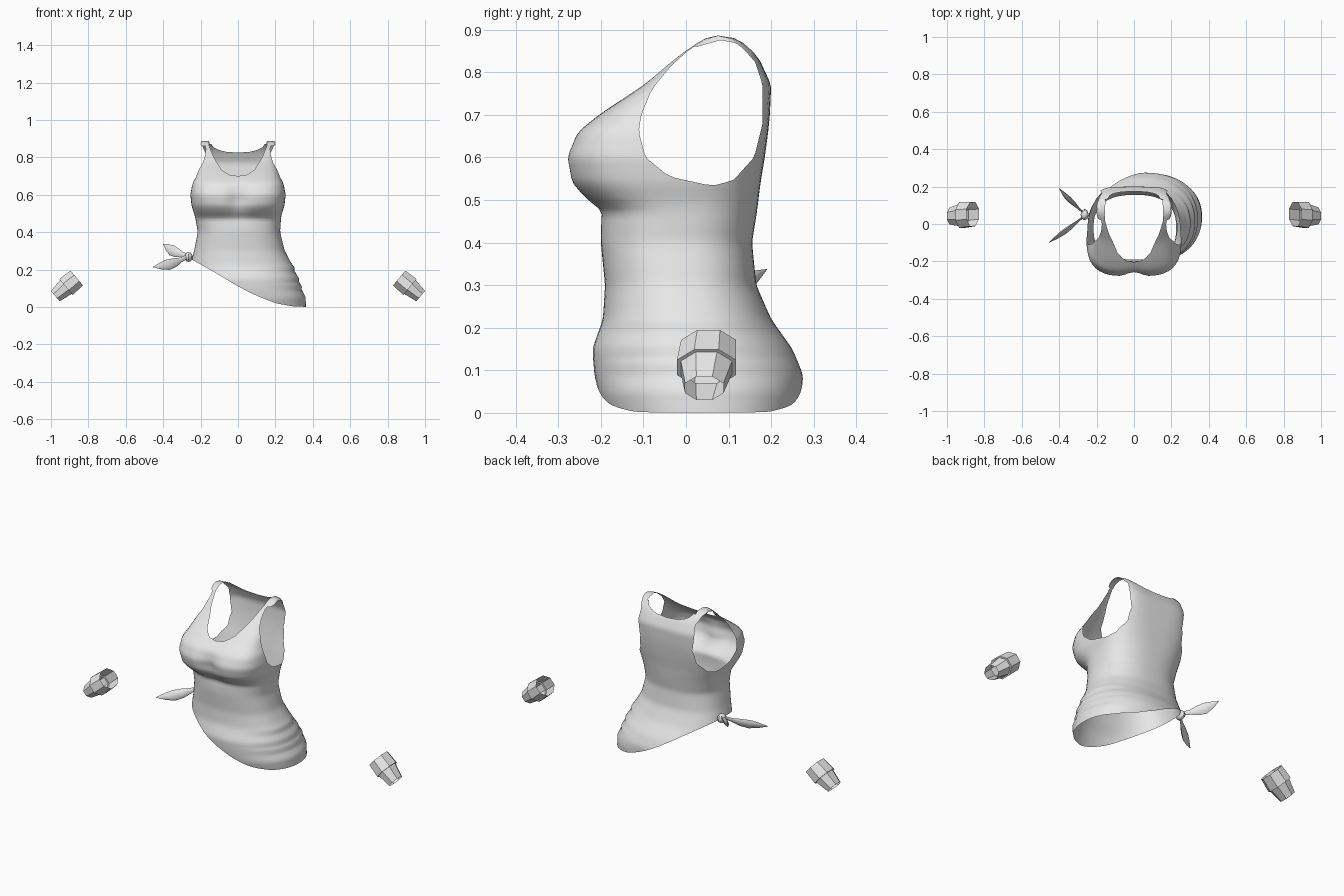
import bpy, bmesh, math
from mathutils import Vector

if "Cube" in bpy.data.objects:
    bpy.data.objects.remove(bpy.data.objects["Cube"])

mat = bpy.data.materials.new("grey_cloth")
mat.diffuse_color = (0.8, 0.8, 0.8, 1)
mat.use_nodes = True
mat.node_tree.nodes["Principled BSDF"].inputs["Base Color"].default_value = mat.diffuse_color


def interp(table, x, col=1):
    """Linear lookup in a table sorted by its first column."""
    if x <= table[0][0]:
        return table[0][col]
    for a, b in zip(table, table[1:]):
        if x <= b[0]:
            return a[col] + (b[col] - a[col]) * (x - a[0]) / (b[0] - a[0])
    return table[-1][col]


def finish(bm, name, angle):
    bmesh.ops.recalc_face_normals(bm, faces=bm.faces)
    me = bpy.data.meshes.new(name)
    bm.to_mesh(me)
    bm.free()
    me.materials.append(mat)
    ob = bpy.data.objects.new(name, me)
    bpy.context.collection.objects.link(ob)
    if angle:
        bpy.ops.object.select_all(action='DESELECT')
        ob.select_set(True)
        bpy.context.view_layer.objects.active = ob
        bpy.ops.object.shade_smooth_by_angle(angle=math.radians(angle))
    return ob


def loft(bm, rings, caps=False):
    rows = [[bm.verts.new(p) for p in r] for r in rings]
    n = len(rows[0])
    for a, b in zip(rows, rows[1:]):
        for i in range(n):
            j = (i + 1) % n
            bm.faces.new((a[i], a[j], b[j], b[i]))
    if caps:
        bm.faces.new(rows[0])
        bm.faces.new(rows[-1])


def clip(bm, f):
    """Cut the surface along f = 0 and keep the side where f > 0."""
    val = {v: f(v.co) for v in bm.verts}
    new = []
    for e in list(bm.edges):
        a, b = e.verts
        if val[a] * val[b] < 0:
            new.append(bmesh.utils.edge_split(e, a, val[a] / (val[a] - val[b]))[1])
    bmesh.ops.connect_verts(bm, verts=new)
    bad = [fc for fc in bm.faces if f(fc.calc_center_median()) < 0]
    bmesh.ops.delete(bm, geom=bad, context='FACES')


# Body sections: height, left x, right x, front y, back y, squareness
BODY = [
    (-0.02, -.20, .365, -.18, .26, 2.2), (.04, -.22, .362, -.205, .272, 2.2),
    (.09, -.24, .345, -.215, .275, 2.2), (.15, -.25, .322, -.22, .25, 2.2),
    (.22, -.255, .292, -.195, .20, 2.3), (.30, -.235, .25, -.19, .165, 2.4),
    (.40, -.215, .225, -.20, .155, 2.5), (.475, -.228, .23, -.20, .167, 2.6),
    (.50, -.235, .235, -.235, .17, 2.8), (.54, -.248, .248, -.272, .175, 3.0),
    (.60, -.255, .255, -.282, .185, 3.3), (.66, -.245, .245, -.255, .193, 3.8),
    (.70, -.225, .225, -.205, .197, 4.2), (.77, -.205, .205, -.10, .20, 5),
    (.84, -.20, .20, -.02, .168, 5), (.87, -.20, .20, .025, .135, 5),
    (.88, -.198, .198, .045, .115, 5), (.886, -.195, .195, .075, .075, 5)]
SEG = 64


def section(z):
    s = 0.008 if z < .8 else 0
    xl, xr, yf, yb, n = [sum(interp(BODY, z + d, c) for d in (-s, 0, s)) / 3
                         for c in range(1, 6)]
    cx, cy, w, h = (xl + xr) / 2, (yf + yb) / 2, (xr - xl) / 2, (yb - yf) / 2
    bust = math.exp(-((z - .57) / .07) ** 2)
    ring = []
    for i in range(SEG):
        a = 2 * math.pi * i / SEG
        c, s = math.cos(a), math.sin(a)
        r = (abs(c) ** n + abs(s) ** n) ** (-1 / n)
        x, y = cx + w * r * c, cy + h * r * s
        # hollow between the bust halves
        if s < 0:
            y += .028 * bust * math.exp(-(x / .05) ** 2)
        # gathered folds on the low side
        if 0.04 < z < .24 and c > 0:
            x += .010 * c * (1 - ((z - .04) / .055) % 1) - .004 * c
        ring.append((x, y, z))
    return ring


levels = [-.02 + .0143 * i for i in range(60)] + [.848, .86, .87, .88, .886]
levels = sorted(set(z for z in levels if z <= .84 or z in (.848, .86, .87, .88, .886)))
top = bmesh.new()
loft(top, [section(z) for z in levels])
bmesh.ops.remove_doubles(top, verts=top.verts, dist=.0005)

# Slanted hem
HEM = [(-.26, .26), (-.2, .228), (-.1, .17), (0, .11), (.1, .06), (.2, .02),
       (.3, .002), (.4, 0)]
clip(top, lambda p: p.z - interp(HEM, p.x))

# Armholes: convex outline in y and z, cut straight across
ARM = [(.06, .533), (.11, .545), (.16, .60), (.18, .68), (.18, .77), (.16, .83),
       (.12, .868), (.08, .875), (.01, .855), (-.035, .815), (-.08, .76),
       (-.105, .70), (-.111, .66), (-.095, .60), (-.04, .555)]


def arm(p):
    d = -9
    for (y0, z0), (y1, z1) in zip(ARM, ARM[1:] + ARM[:1]):
        l = math.hypot(y1 - y0, z1 - z0)
        d = max(d, ((p.y - y0) * (z1 - z0) - (p.z - z0) * (y1 - y0)) / l)
    return d


clip(top, arm)

# Neckline: deep in front, shallow behind
NECK_F = [(0, .70), (.05, .707), (.09, .735), (.13, .80), (.16, .875), (.17, .95)]
NECK_B = [(0, .825), (.07, .83), (.12, .845), (.15, .87), (.17, .95)]


def neck(p):
    t = min(max((p.y - .02) / .1, 0), 1)
    x = abs(p.x)
    return interp(NECK_F, x) * (1 - t) + interp(NECK_B, x) * t - p.z


clip(top, neck)
loose = [v for v in top.verts if not v.link_faces]
bmesh.ops.delete(top, geom=loose, context='VERTS')
finish(top, "tank_top", 50)

# Knot at the high side of the hem
knot = bmesh.new()
bmesh.ops.create_uvsphere(knot, u_segments=8, v_segments=6, radius=1)
for v in knot.verts:
    v.co = Vector((v.co.x * .022 - .264, v.co.y * .03 + .05, v.co.z * .026 + .267))
finish(knot, "knot", 40)


# Leaf-shaped loose ends of the knot
def tail(name, base, tip):
    base, tip = Vector(base), Vector(tip)
    d = (tip - base).normalized()
    side = d.cross(Vector((0, 0, 1))).normalized()
    up = (side.cross(d) + side * .3).normalized()
    rings = []
    for t, w in ((0, .010), (.2, .013), (.4, .025), (.6, .029), (.8, .018), (1, .001)):
        c = base.lerp(tip, t) - up * .012 * math.sin(math.pi * t)
        rings.append([c + up * w * math.cos(k * math.pi / 3)
                      + side * w * .4 * math.sin(k * math.pi / 3) for k in range(6)])
    bm = bmesh.new()
    loft(bm, rings, caps=True)
    finish(bm, name, 50)


tail("back_tail", (-.27, .06, .275), (-.40, .19, .337))
tail("front_tail", (-.27, .04, .27), (-.455, -.10, .213))

# Wristbands: open eight-sided stepped tubes, mirrored
for sx, name in ((1, "right_wristband"), (-1, "left_wristband")):
    a, b = Vector((.862, .053, .155)), Vector((.977, .043, .058))
    d = (b - a).normalized()
    u = Vector((0, 1, 0))
    v = d.cross(u).normalized()
    rings = []
    for t, r in ((0, .056), (.5, .060), (.5, .052), (1, .039)):
        c = a.lerp(b, t)
        ring = []
        for k in range(8):
            q = (k + .5) * math.pi / 4
            p = c + u * r * 1.25 * math.cos(q) + v * r * math.sin(q)
            ring.append((p.x * sx, p.y, p.z))
        rings.append(ring)
    bm = bmesh.new()
    loft(bm, rings)
    finish(bm, name, 0)
